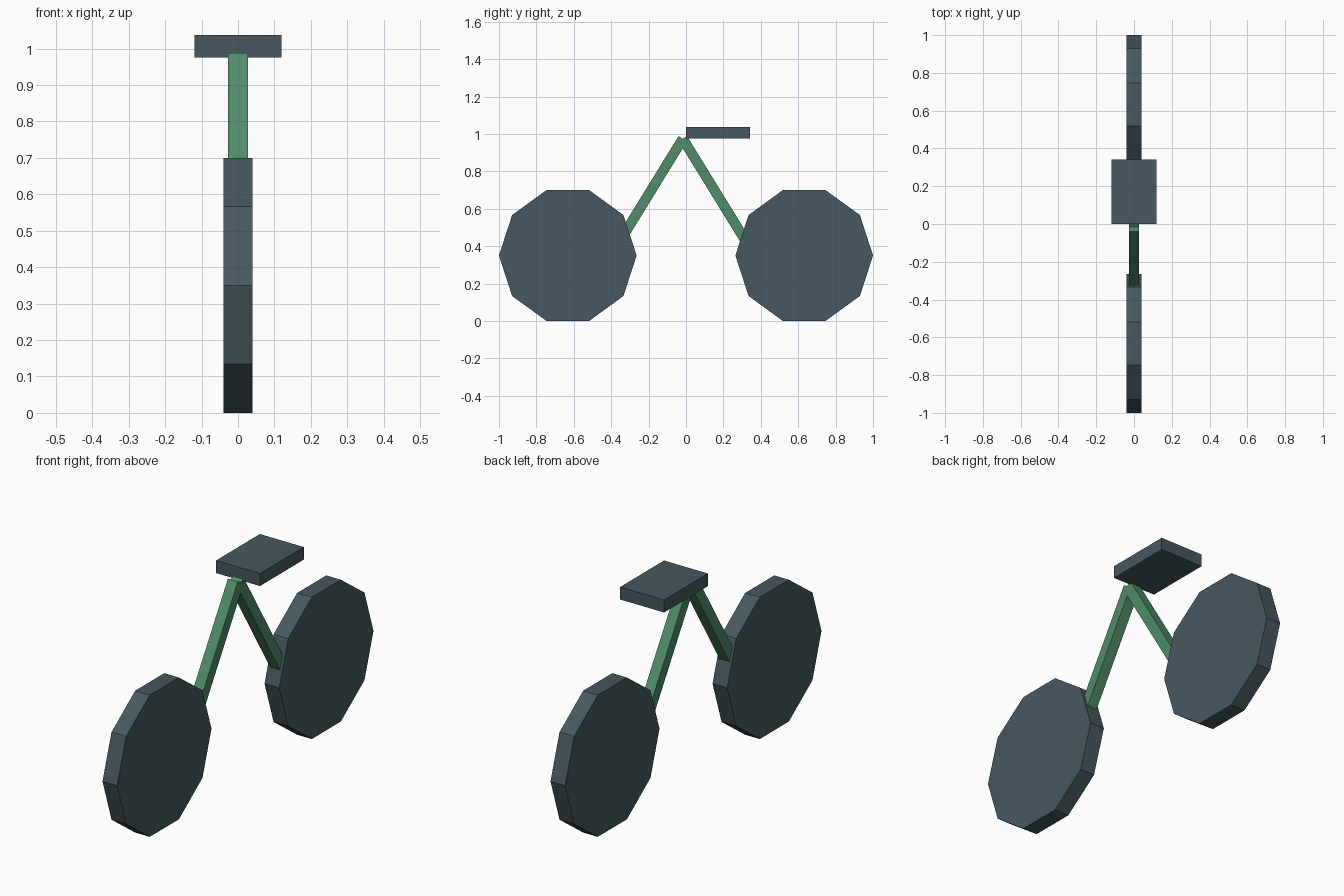
import bpy
import math
from mathutils import Vector

if "Cube" in bpy.data.objects:
    bpy.data.objects.remove(bpy.data.objects["Cube"])


def material(name, color):
    m = bpy.data.materials.new(name)
    m.diffuse_color = (*color, 1.0)
    m.use_nodes = True
    m.node_tree.nodes["Principled BSDF"].inputs["Base Color"].default_value = m.diffuse_color
    return m


slate = material("dark slate", (0.061, 0.098, 0.115))
green = material("frame green", (0.080, 0.262, 0.141))


def box(name, center, size, mat, tilt=0.0):
    """Box with real dimensions, tilted about the x axis."""
    bpy.ops.mesh.primitive_cube_add(size=1)
    ob = bpy.context.object
    ob.name = name
    for v in ob.data.vertices:
        v.co = Vector(a * b for a, b in zip(v.co, size))
    ob.location = center
    ob.rotation_euler.x = tilt
    ob.data.materials.append(mat)
    return ob


def wheel(name, y):
    """Ten-sided disc with flat top and bottom, axle along x."""
    radius = 0.368
    bpy.ops.mesh.primitive_cylinder_add(vertices=10, radius=radius, depth=0.08)
    ob = bpy.context.object
    ob.name = name
    # stand the disc up with a corner pointing along y
    for v in ob.data.vertices:
        x, yy, z = v.co
        v.co = (z, yy, -x)
    ob.location = (0, y, radius * math.sin(math.radians(72)))
    ob.data.materials.append(slate)


# apex where both frame bars meet, and the shared slope of the bars
apex = Vector((0, -0.017, 0.974))
bar_length = 0.72
bar_width = 0.054
angle = math.radians(31.6)

for side, label in ((-1, "front"), (1, "rear")):
    wheel(label + "_wheel", side * 0.632)
    direction = Vector((0, side * math.sin(angle), -math.cos(angle)))
    box(label + "_frame_bar", apex + direction * bar_length / 2,
        (bar_width, bar_width, bar_length), green, side * angle)

# flat slab seat
box("seat", (0, 0.171, 1.006), (0.24, 0.342, 0.062), slate)
